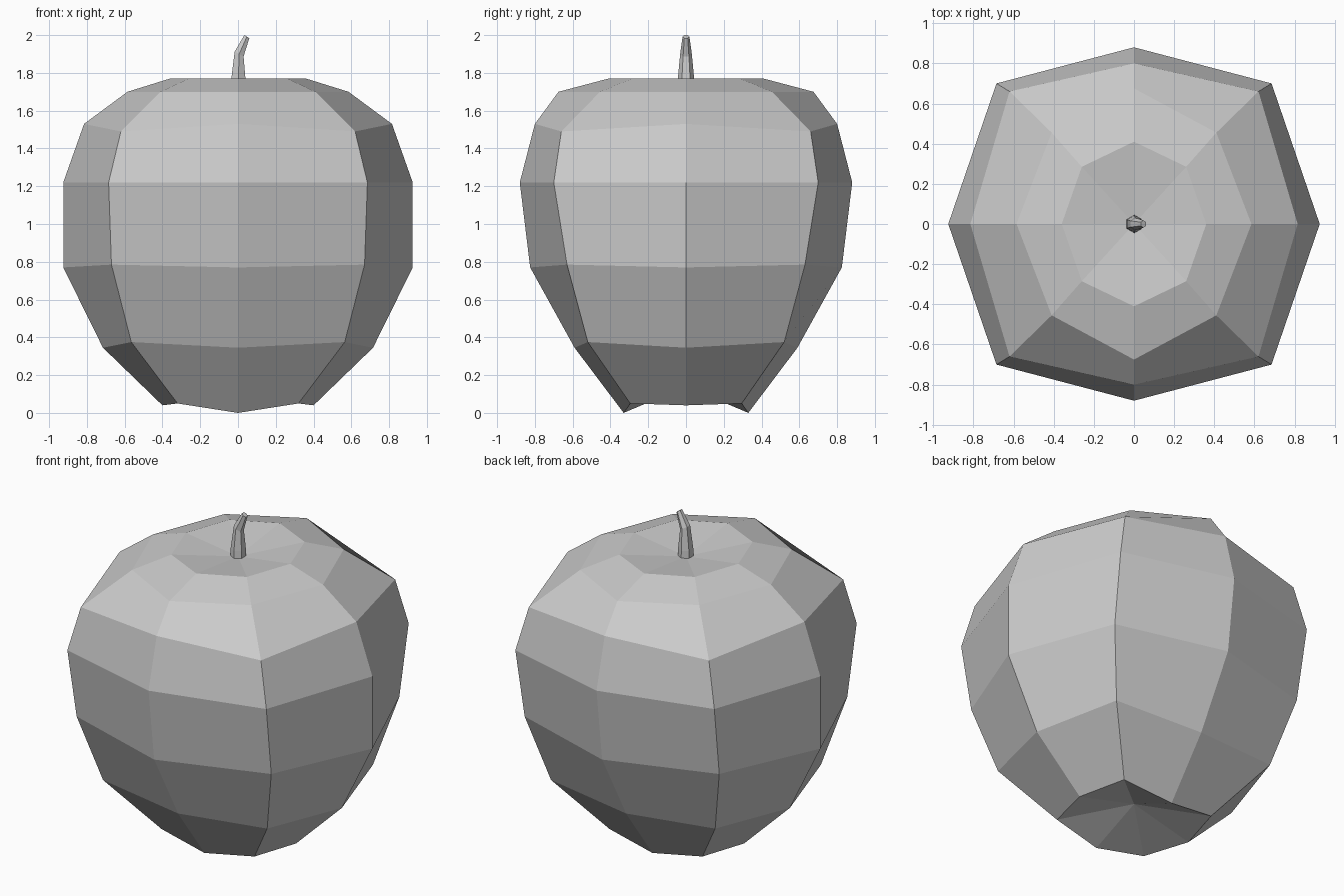
import bpy
import bmesh
from math import sin, cos, pi
from mathutils import Vector

cube = bpy.data.objects.get("Cube")
if cube:
    bpy.data.objects.remove(cube, do_unlink=True)

grey = bpy.data.materials.new("plain grey")
grey.use_nodes = True
GREY = (0.6, 0.6, 0.6, 1)
grey.diffuse_color = GREY
grey.node_tree.nodes["Principled BSDF"].inputs["Base Color"].default_value = GREY


def loft(name, rings, bottom=None, top=None):
    """Skin closed rings from bottom to top; cap with a flat face or an apex."""
    bm = bmesh.new()
    loops = [[bm.verts.new(p) for p in ring] for ring in rings]
    n = len(loops[0])
    for low, high in zip(loops, loops[1:]):
        for i in range(n):
            j = (i + 1) % n
            bm.faces.new((low[i], low[j], high[j], high[i]))
    for loop, apex in ((loops[0], bottom), (loops[-1], top)):
        if apex is None:
            bm.faces.new(loop)
        else:
            tip = bm.verts.new((0, 0, apex))
            for i in range(n):
                bm.faces.new((loop[i], loop[(i + 1) % n], tip))
    bmesh.ops.recalc_face_normals(bm, faces=bm.faces)
    mesh = bpy.data.meshes.new(name)
    bm.to_mesh(mesh)
    bm.free()
    mesh.materials.append(grey)
    obj = bpy.data.objects.new(name, mesh)
    bpy.context.collection.objects.link(obj)
    return obj


def body_ring(side, front, corner):
    """Eight-sided ring from its side (x, z), front (y, z) and corner (x, y, z)."""
    (sx, sz), (fy, fz), (cx, cy, cz) = side, front, corner
    return [(sx, 0, sz), (cx, cy, cz), (0, fy, fz), (-cx, cy, cz),
            (-sx, 0, sz), (-cx, -cy, cz), (0, -fy, fz), (cx, -cy, cz)]


# Fruit body: faceted rings with a hollow at each end
body = [
    ((0.40, 0.04), (0.33, 0.00), (0.32, 0.295, 0.05)),
    ((0.715, 0.345), (0.59, 0.345), (0.565, 0.52, 0.375)),
    ((0.925, 0.77), (0.825, 0.77), (0.67, 0.63, 0.785)),
    ((0.925, 1.22), (0.88, 1.22), (0.685, 0.70, 1.22)),
    ((0.815, 1.53), (0.80, 1.53), (0.62, 0.66, 1.49)),
    ((0.585, 1.70), (0.675, 1.70), (0.41, 0.455, 1.70)),
    ((0.36, 1.77), (0.41, 1.77), (0.26, 0.285, 1.77)),
]
loft("fruit_body", [body_ring(*r) for r in body], bottom=0.14, top=1.72)


def stem_ring(x, z, radius, tilt):
    """Six-sided ring leaning towards +x."""
    return [Vector((x, 0, z)) + radius * Vector((
        cos(a) * cos(tilt), sin(a), -cos(a) * sin(tilt)))
        for a in (pi / 6 + k * pi / 3 for k in range(6))]


# Bent, tapering stem
loft("stem", [
    stem_ring(0.002, 1.715, 0.045, 0),
    stem_ring(0.002, 1.77, 0.043, 0),
    stem_ring(0.006, 1.90, 0.031, 0.5),
    stem_ring(0.047, 1.992, 0.018, 0.6),
])
